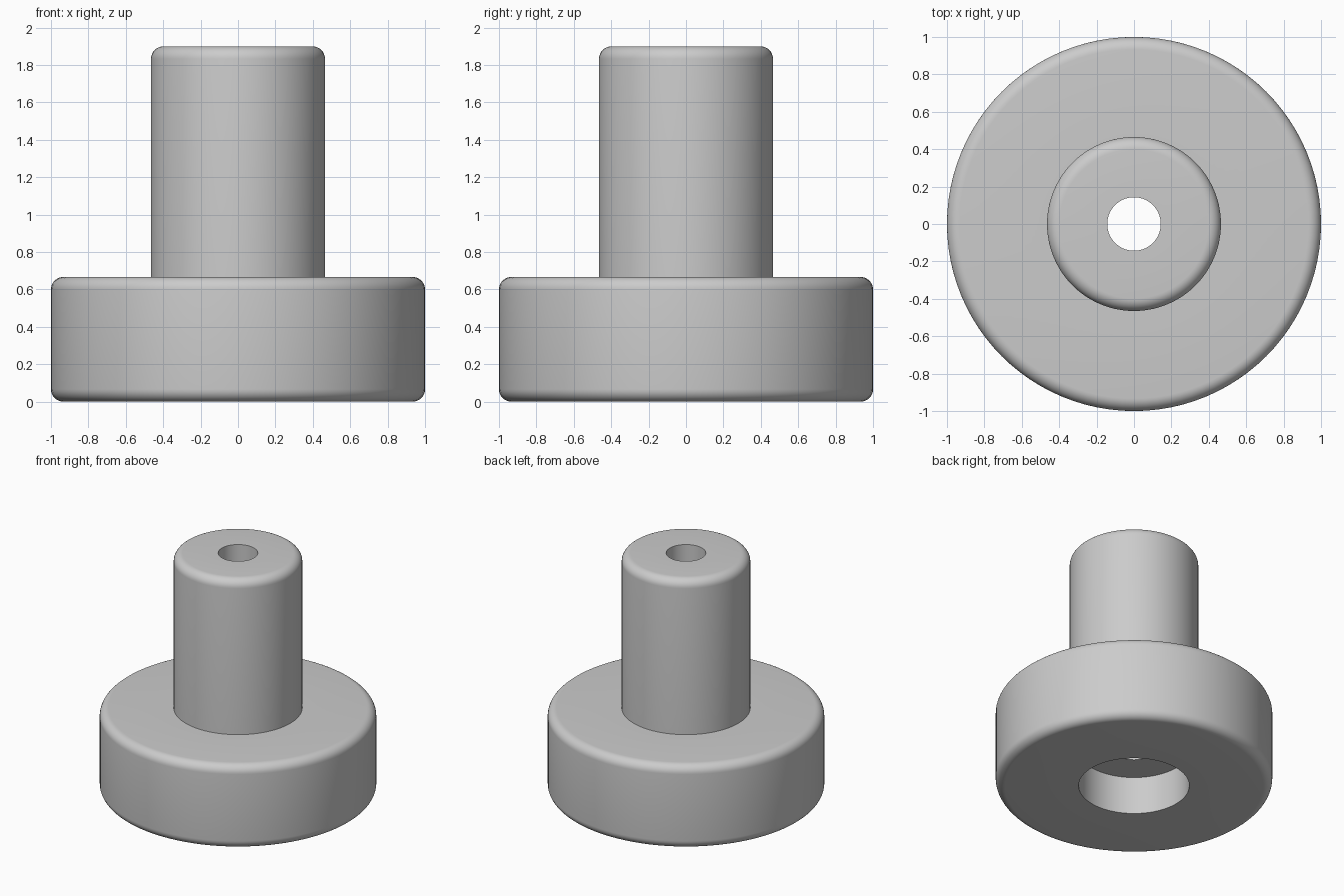
import bpy
import bmesh
from math import cos, sin, pi, radians

SEGMENTS = 96
FILLET = 0.067

cube = bpy.data.objects.get("Cube")
if cube:
    bpy.data.objects.remove(cube, do_unlink=True)

# Plain grey material
grey = bpy.data.materials.new("plain grey")
grey.use_nodes = True
colour = (0.6, 0.6, 0.6, 1)
grey.diffuse_color = colour
grey.node_tree.nodes["Principled BSDF"].inputs["Base Color"].default_value = colour


def rounded_corner(radius, z, start, steps=8):
    """Quarter arc, counter-clockwise from the start angle, ending at a rim."""
    angles = [start + pi / 2 * i / steps for i in range(steps + 1)]
    return [(radius - FILLET + FILLET * cos(a), z + FILLET * sin(a)) for a in angles]


def lathe(name, profile):
    """Spin a closed (radius, height) profile around the z axis."""
    bm = bmesh.new()
    rings = []
    for i in range(SEGMENTS):
        a = 2 * pi * i / SEGMENTS
        rings.append([bm.verts.new((r * cos(a), r * sin(a), z)) for r, z in profile])
    count = len(profile)
    for i in range(SEGMENTS):
        here, there = rings[i], rings[(i + 1) % SEGMENTS]
        for j in range(count):
            k = (j + 1) % count
            bm.faces.new((here[j], there[j], there[k], here[k]))
    bmesh.ops.recalc_face_normals(bm, faces=bm.faces)
    mesh = bpy.data.meshes.new(name)
    bm.to_mesh(mesh)
    bm.free()
    mesh.materials.append(grey)
    obj = bpy.data.objects.new(name, mesh)
    bpy.context.collection.objects.link(obj)
    bpy.ops.object.select_all(action="DESELECT")
    obj.select_set(True)
    bpy.context.view_layer.objects.active = obj
    bpy.ops.object.shade_smooth_by_angle(angle=radians(30))
    return obj


# Sizes of the base, the shaft and the stepped bore
base_radius, base_top = 1.0, 0.667
shaft_radius, shaft_top = 0.465, 1.9
bore_radius, recess_radius, recess_depth = 0.143, 0.4, 0.3

# Flanged bushing: wide foot, upright shaft, through bore with a recess below
profile = [(recess_radius, 0)]
profile += rounded_corner(base_radius, FILLET, -pi / 2)
profile += rounded_corner(base_radius, base_top - FILLET, 0)
profile += [(shaft_radius, base_top)]
profile += rounded_corner(shaft_radius, shaft_top - FILLET, 0)
profile += [(bore_radius, shaft_top), (bore_radius, recess_depth),
            (recess_radius, recess_depth)]
lathe("flanged_bushing", profile)
